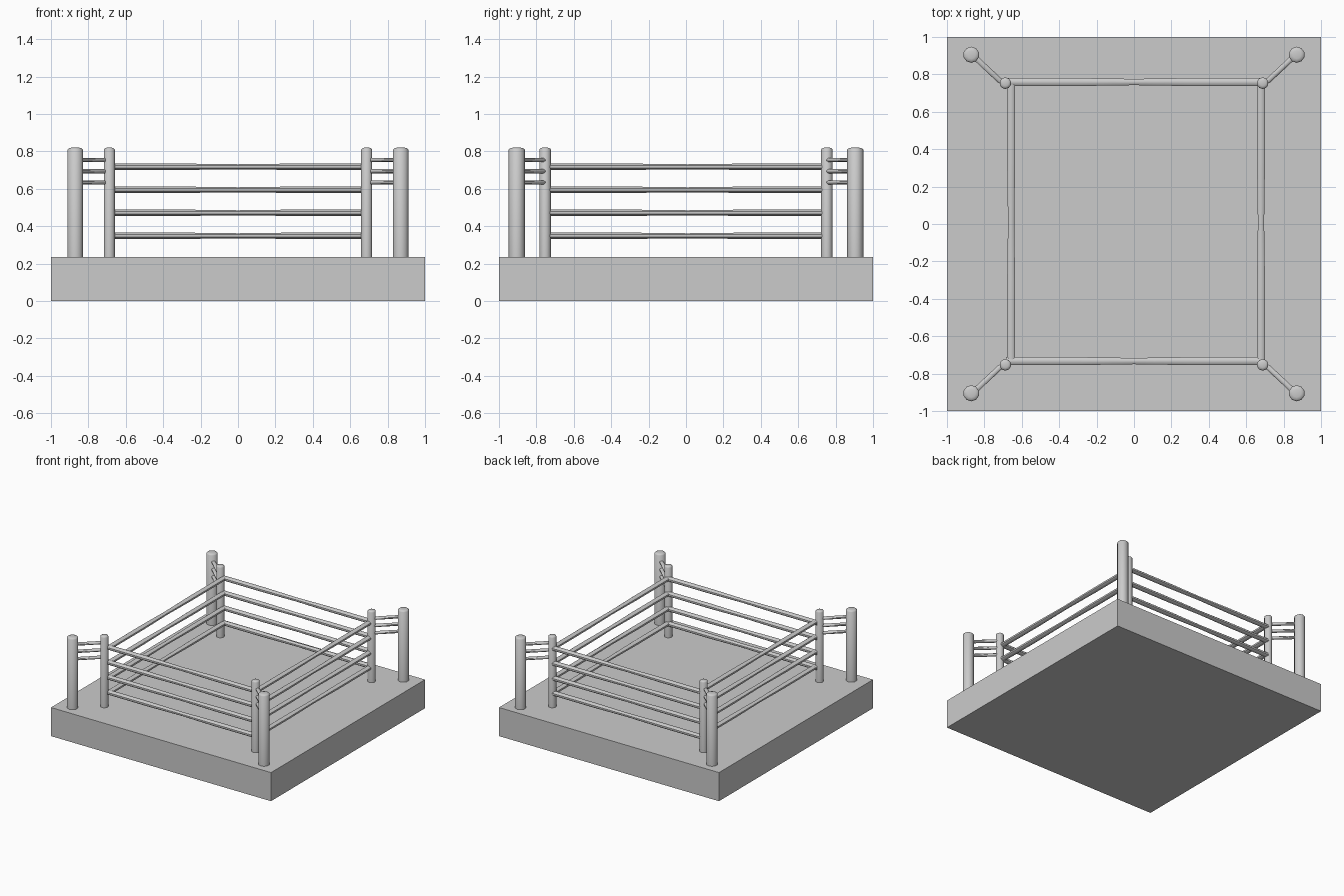
import bpy, bmesh, math
from mathutils import Vector

cube = bpy.data.objects.get("Cube")
if cube:
    bpy.data.objects.remove(cube, do_unlink=True)


def finish(name, bm, smooth=True):
    bmesh.ops.recalc_face_normals(bm, faces=bm.faces)
    mesh = bpy.data.meshes.new(name)
    bm.to_mesh(mesh)
    bm.free()
    ob = bpy.data.objects.new(name, mesh)
    bpy.context.collection.objects.link(ob)
    if smooth:
        bpy.ops.object.select_all(action='DESELECT')
        ob.select_set(True)
        bpy.context.view_layer.objects.active = ob
        bpy.ops.object.shade_smooth_by_angle(angle=math.radians(50))
    return ob


def tube(name, start, end, profile, sides, wide=1.0):
    """Closed tube from start to end; profile lists (fraction, radius) rings."""
    start, end = Vector(start), Vector(end)
    axis = (end - start).normalized()
    u = axis.cross(Vector((0, 0, 1)))
    u = u.normalized() if u.length > 0.01 else Vector((1, 0, 0))
    v = u.cross(axis)
    bm = bmesh.new()
    rings = []
    for t, r in profile:
        centre = start.lerp(end, t)
        ring = []
        for i in range(sides):
            a = math.tau * (i + 0.5) / sides
            ring.append(bm.verts.new(centre + u * r * wide * math.cos(a) + v * r * math.sin(a)))
        rings.append(ring)
    for a, b in zip(rings, rings[1:]):
        for i in range(sides):
            j = (i + 1) % sides
            bm.faces.new((a[i], a[j], b[j], b[i]))
    bm.faces.new(rings[0])
    bm.faces.new(rings[-1])
    return finish(name, bm)


# Platform
BASE, TOP = 0.235, 0.82
bm = bmesh.new()
bmesh.ops.create_cube(bm, size=2)
for vert in bm.verts:
    vert.co.z = BASE if vert.co.z > 0 else 0
finish("platform", bm, smooth=False)

# Corner posts and the short ties that join each pair
for sx, side in ((1, "left"), (-1, "right")):
    for sy, end in ((-1, "front"), (1, "back")):
        corner = f"{end}_{side}"
        for kind, x, y, r in (("outer", 0.87, 0.905, 0.043), ("inner", 0.688, 0.753, 0.031)):
            p = (sx * x, sy * y)
            tube(f"{kind}_post_{corner}", (*p, BASE - 0.02), (*p, TOP),
                 [(0, r), (0.982, r), (0.994, r * 0.85), (1, r * 0.5)], 10)
        for n in range(3):
            z = 0.634 + 0.06 * n
            tube(f"tie_{corner}_{n + 1}", (sx * 0.86, sy * 0.9, z), (sx * 0.705, sy * 0.755, z),
                 [(0, 0.012), (0.92, 0.012), (1, 0.007)], 8, wide=1.3)

# Four levels of rope, pinched slightly at mid span
ROPE = [(0, 0.018), (0.28, 0.0185), (0.42, 0.016), (0.5, 0.0145), (0.58, 0.016), (0.72, 0.0185), (1, 0.018)]
for n in range(4):
    z = 0.349 + 0.123 * n
    for name, y in (("front", -0.733), ("back", 0.759)):
        tube(f"rope_{name}_{n + 1}", (-0.685, y, z), (0.685, y, z), ROPE, 8, wide=1.25)
    for name, x in (("left", 0.679), ("right", -0.657)):
        tube(f"rope_{name}_{n + 1}", (x, -0.73, z), (x, 0.745, z), ROPE, 8, wide=1.25)
